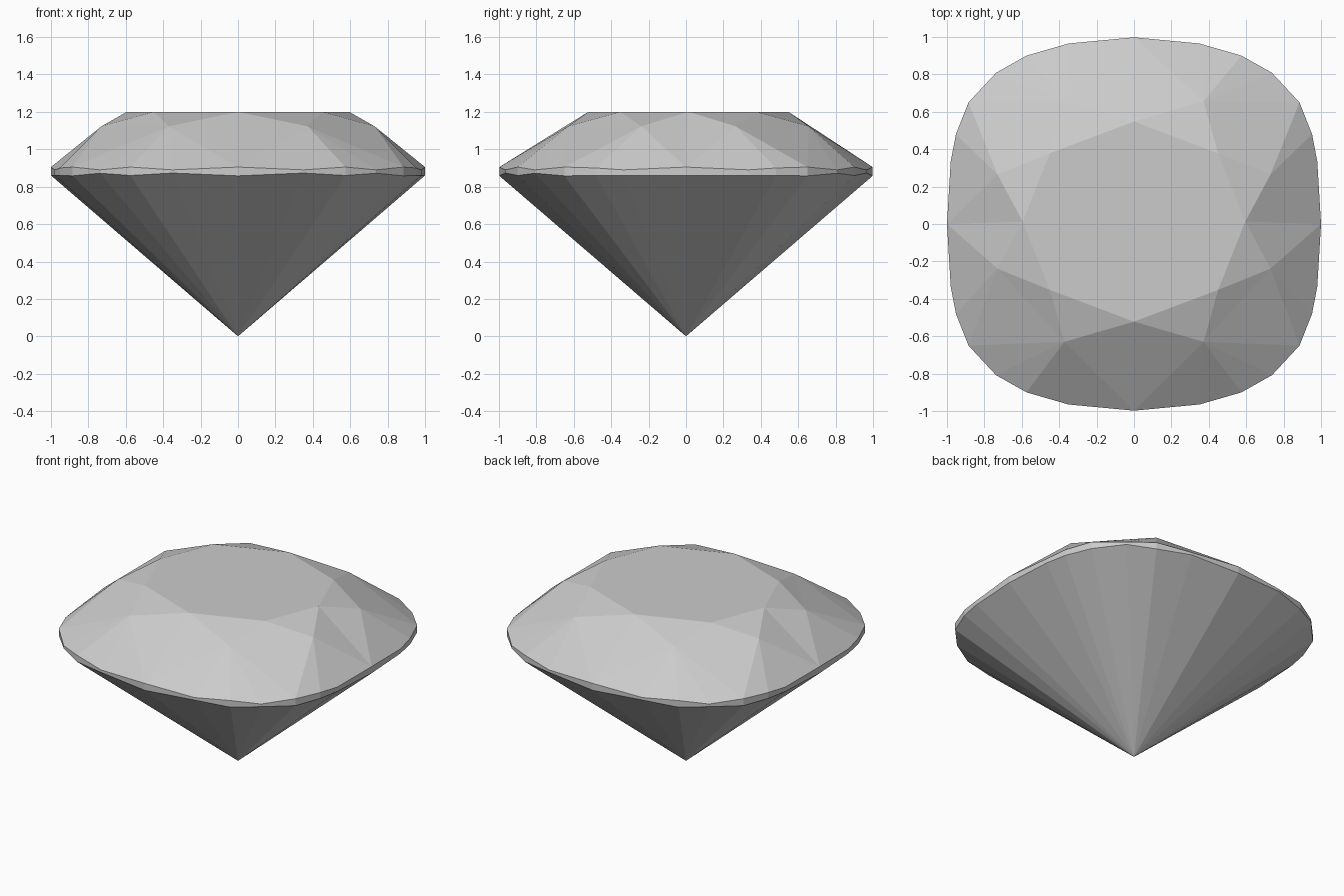
import bpy, bmesh

if "Cube" in bpy.data.objects:
    bpy.data.objects.remove(bpy.data.objects["Cube"])

# Quarter of the cushion outline, from the x axis round to the y axis:
# x, y, girdle top z, girdle bottom z
GIRDLE = [(1.0, 0.0, 0.905, 0.86), (0.98, 0.335, 0.89, 0.86),
          (0.952, 0.48, 0.90, 0.86), (0.885, 0.65, 0.905, 0.858),
          (0.738, 0.808, 0.89, 0.872), (0.575, 0.90, 0.905, 0.86),
          (0.35, 0.965, 0.89, 0.873), (0.0, 0.998, 0.905, 0.858)]
TABLE_Z, CROWN_Z, SHIFT_Y = 1.2, 1.123, 0.013   # crown sits slightly off centre

bm = bmesh.new()


def add_quarter(sx, sy):
    def vert(x, y, z, dy=0.0):
        return bm.verts.new((sx * x, sy * y + dy, z))

    def face(*vs):
        bm.faces.new(vs)

    top = [vert(x, y, zt) for x, y, zt, zb in GIRDLE]
    low = [vert(x, y, zb) for x, y, zt, zb in GIRDLE]
    culet = vert(0, 0, 0)
    centre = vert(0, 0, TABLE_Z, SHIFT_Y)
    t_side = vert(0.595, 0, TABLE_Z, SHIFT_Y)
    t_corner = vert(0.45, 0.365, TABLE_Z, SHIFT_Y)
    t_end = vert(0, 0.535, TABLE_Z, SHIFT_Y)
    m_side = vert(0.73, 0.252, CROWN_Z, SHIFT_Y)
    m_end = vert(0.372, 0.643, CROWN_Z, SHIFT_Y)

    # table and star facets
    face(centre, t_side, t_corner)
    face(centre, t_corner, t_end)
    face(t_side, m_side, t_corner)
    face(t_corner, m_end, t_end)
    # main crown facets
    face(t_side, top[0], m_side)
    face(t_corner, m_side, m_end)
    face(m_side, top[3], m_end)
    face(t_end, m_end, top[7])
    # upper girdle facets fan out from the two crown points
    for i in range(7):
        face(m_side if i < 3 else m_end, top[i], top[i + 1])
        # girdle band and pavilion
        face(top[i], low[i], low[i + 1], top[i + 1])
        face(low[i], culet, low[i + 1])


for sx in (1, -1):
    for sy in (1, -1):
        add_quarter(sx, sy)

bmesh.ops.remove_doubles(bm, verts=bm.verts, dist=0.0005)
bmesh.ops.dissolve_limit(bm, angle_limit=0.01, verts=bm.verts, edges=bm.edges)
bmesh.ops.recalc_face_normals(bm, faces=bm.faces)

mesh = bpy.data.meshes.new("cushion_cut_gem")
bm.to_mesh(mesh)
bm.free()
gem = bpy.data.objects.new("cushion_cut_gem", mesh)
bpy.context.collection.objects.link(gem)

mat = bpy.data.materials.new("pale_grey_stone")
mat.diffuse_color = (0.6, 0.6, 0.6, 1)
mat.use_nodes = True
mat.node_tree.nodes["Principled BSDF"].inputs["Base Color"].default_value = mat.diffuse_color
mesh.materials.append(mat)
